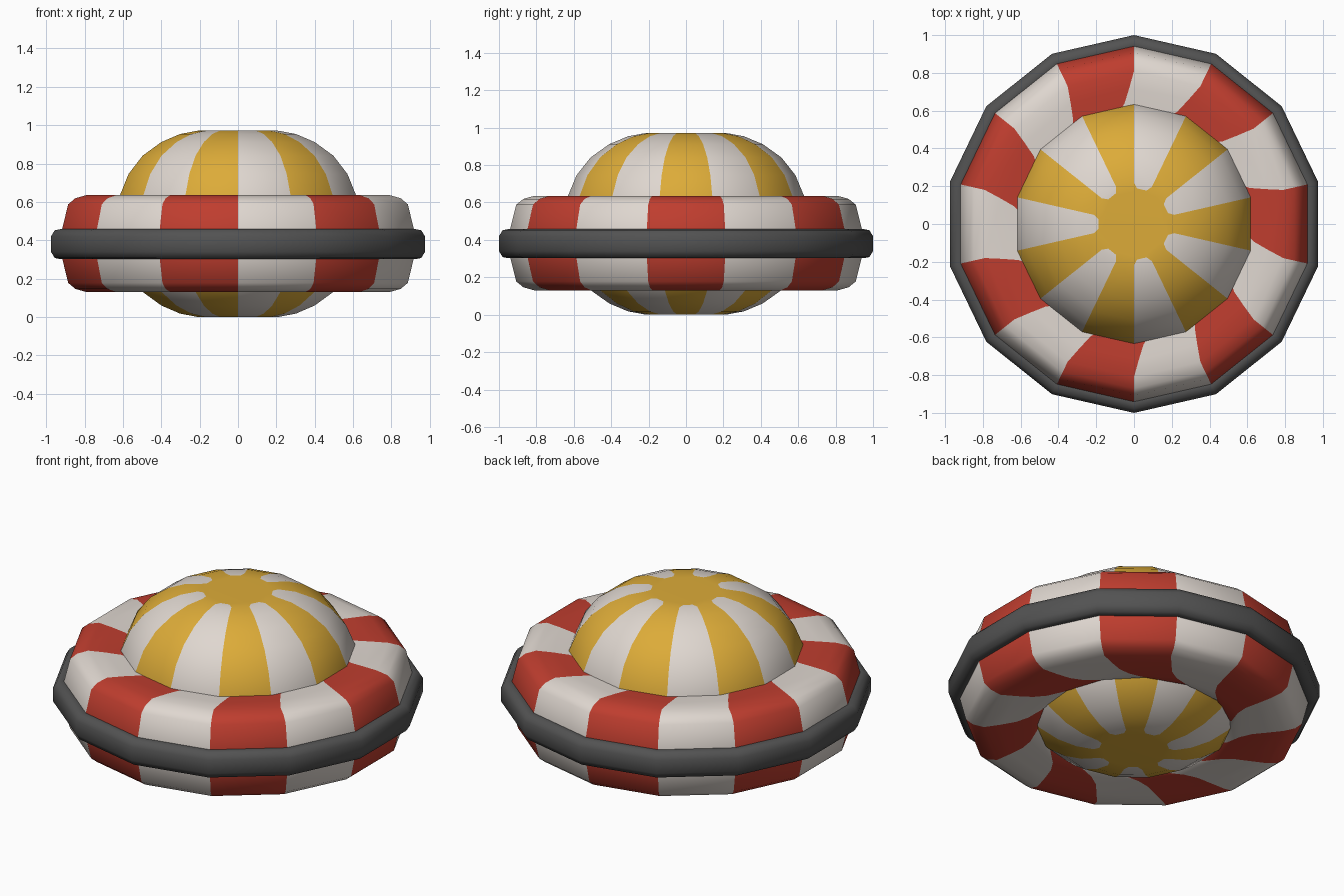
import bpy, bmesh, math

if "Cube" in bpy.data.objects:
    bpy.data.objects.remove(bpy.data.objects["Cube"], do_unlink=True)

SIDES = 14


def material(name, rgb):
    m = bpy.data.materials.new(name)
    m.use_nodes = True
    color = (*rgb, 1.0)
    m.diffuse_color = color
    bsdf = m.node_tree.nodes["Principled BSDF"]
    bsdf.inputs["Base Color"].default_value = color
    bsdf.inputs["Roughness"].default_value = 0.6
    return m


cream = material("cream", (0.74, 0.68, 0.63))
red = material("red", (0.52, 0.047, 0.028))
yellow = material("yellow", (0.72, 0.41, 0.04))
charcoal = material("charcoal", (0.085, 0.085, 0.085))


def add_ring(bm, r, z, twist=0):
    """One polygon ring with a corner pointing to the front."""
    ring = []
    for k in range(SIDES):
        a = math.tau * k / SIDES - math.pi / 2 + math.radians(twist)
        ring.append(bm.verts.new((r * math.cos(a), r * math.sin(a), z)))
    return ring


def bridge(bm, upper, lower, stripes=True):
    """Join two rings; odd sectors take the second material."""
    for k in range(SIDES):
        j = (k + 1) % SIDES
        f = bm.faces.new((upper[k], lower[k], lower[j], upper[j]))
        f.material_index = k % 2 if stripes else 0


def finish(bm, name, mats):
    bmesh.ops.recalc_face_normals(bm, faces=bm.faces)
    mesh = bpy.data.meshes.new(name)
    bm.to_mesh(mesh)
    bm.free()
    for m in mats:
        mesh.materials.append(m)
    for p in mesh.polygons:
        p.use_smooth = True
    ob = bpy.data.objects.new(name, mesh)
    bpy.context.collection.objects.link(ob)
    return ob


def closed_lathe(name, profile, mats):
    """Revolve a closed (radius, height, twist) section."""
    bm = bmesh.new()
    rings = [add_ring(bm, *p) for p in profile]
    for a, b in zip(rings, rings[1:] + rings[:1]):
        bridge(bm, a, b, len(mats) > 1)
    return finish(bm, name, mats)


def stripe_end(bm, cap, outer, z):
    """Polar cap: yellow centre with chamfered cream stripe ends."""
    for k in range(SIDES):
        j = (k + 1) % SIDES
        if k % 2:
            bm.faces.new((outer[k], outer[j], cap[j], cap[k])).material_index = 1
            continue
        tips = []
        for t in (0.2, 0.8):
            p = outer[k].co.lerp(outer[j].co, t) * 0.88
            tips.append(bm.verts.new((p.x, p.y, z)))
        bm.faces.new((outer[k], outer[j], tips[1], tips[0]))
        for quad in ((outer[k], tips[0], cap[k]), (tips[0], tips[1], cap[j], cap[k]),
                     (tips[1], outer[j], cap[j])):
            bm.faces.new(quad).material_index = 1
    bm.faces.new(cap).material_index = 1


# Striped dome body, symmetric about its middle height
MID = 0.486
half = [(0.218, 0.485), (0.31, 0.468), (0.41, 0.426), (0.51, 0.355),
        (0.585, 0.26), (0.635, 0.14)]
profile = half + [(0.65, 0)] + [(r, -h) for r, h in reversed(half)]
bm = bmesh.new()
rings = [add_ring(bm, r, MID + h) for r, h in profile]
for a, b in zip(rings, rings[1:]):
    bridge(bm, a, b)
for outer, side in ((rings[0], 1), (rings[-1], -1)):
    z = MID + side * 0.486
    stripe_end(bm, add_ring(bm, 0.17, z), outer, z)
finish(bm, "striped_dome", [cream, yellow])

# Striped float ring; the stripes swirl towards the centre
CENTRE = 0.383
tube = [(0.50, 0.21, 24), (0.53, 0.236, 18), (0.58, 0.243, 9), (0.64, 0.247, 4.5),
        (0.72, 0.251, 2), (0.81, 0.253, 0), (0.87, 0.236, 0), (0.908, 0.205, 0),
        (0.943, 0.065, 0)]
section = [(r, CENTRE + h, t) for r, h, t in tube]
section += [(r, CENTRE - h, t) for r, h, t in reversed(tube)]
closed_lathe("striped_float_ring", section, [cream, red])

# Dark rubber bumper around the rim
edge = [(0.92, 0.07), (0.95, 0.078), (0.98, 0.072), (1.0, 0.04)]
section = [(r, CENTRE - 0.003 + h) for r, h in edge]
section += [(r, CENTRE - 0.003 - h) for r, h in reversed(edge)]
closed_lathe("rubber_bumper", section, [charcoal])
